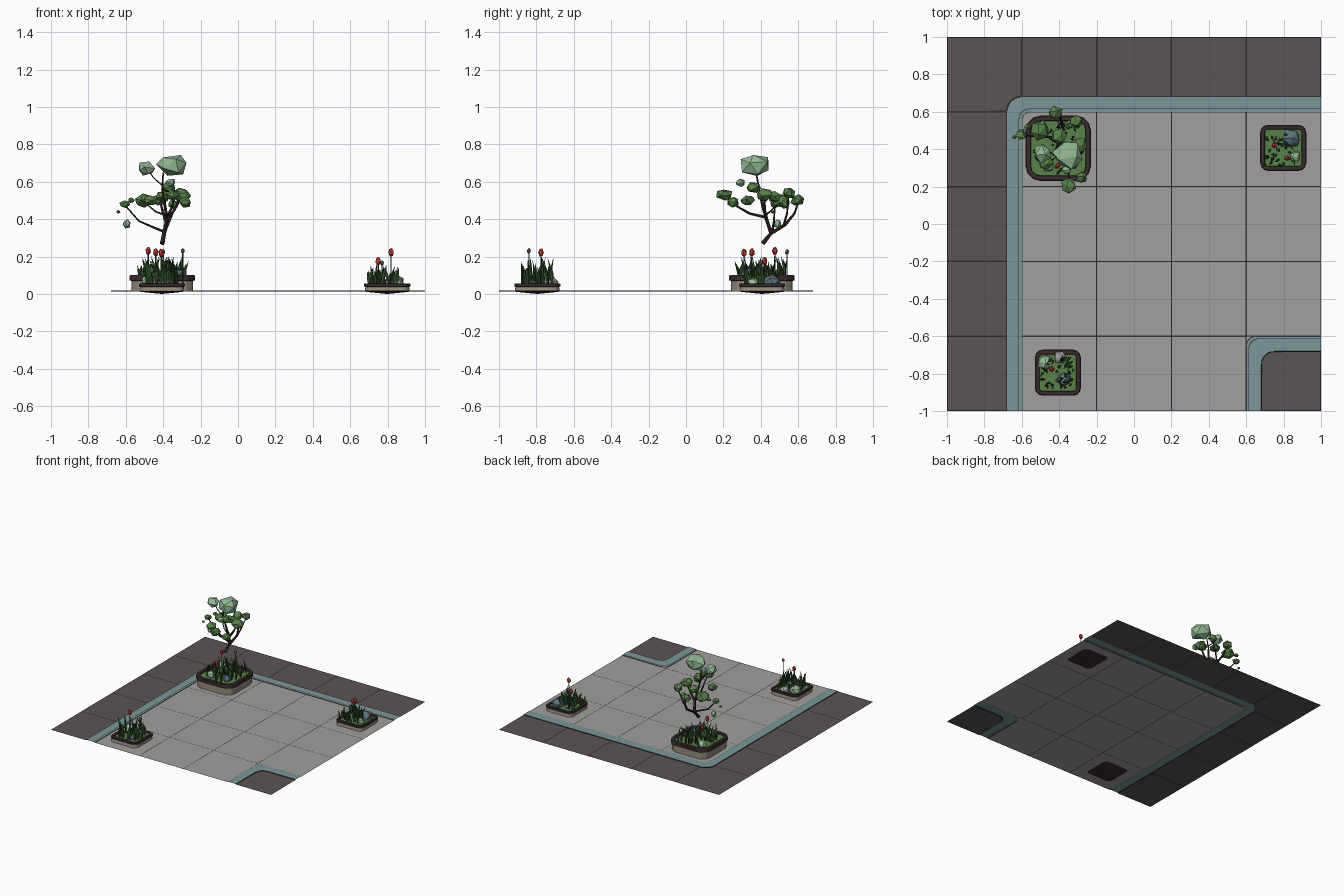
import bpy, bmesh, math, random
from mathutils import Vector, Matrix, Euler

if "Cube" in bpy.data.objects:
    bpy.data.objects.remove(bpy.data.objects["Cube"])

rng = random.Random(7)
COLOURS = {
    "light_tile": (.36, .35, .34), "dark_tile": (.105, .09, .088), "teal_strip": (.20, .31, .31),
    "pot_stone": (.30, .26, .21), "dark_wood": (.04, .024, .026), "moss": (.10, .22, .07),
    "pale_leaf": (.30, .50, .31), "grass_green": (.03, .07, .022), "flower_red": (.55, .05, .04),
    "slate": (.11, .17, .20)}
MATS, IDX = [], {}
for i, (name, c) in enumerate(COLOURS.items()):
    m = bpy.data.materials.new(name)
    m.diffuse_color = (*c, 1)
    m.use_nodes = True
    m.node_tree.nodes["Principled BSDF"].inputs["Base Color"].default_value = m.diffuse_color
    MATS.append(m)
    IDX[name] = i

FLOOR = .014


def finish(bm, name, normals=False):
    if normals:
        bmesh.ops.recalc_face_normals(bm, faces=bm.faces)
    me = bpy.data.meshes.new(name)
    bm.to_mesh(me)
    bm.free()
    for m in MATS:
        me.materials.append(m)
    ob = bpy.data.objects.new(name, me)
    bpy.context.collection.objects.link(ob)
    return ob


def bend(x, y, r, n=6):
    """Path from the front edge up, round a corner at (x, y), to the right edge."""
    arc = [(x + r - r * math.cos(a), y - r + r * math.sin(a))
           for a in (math.pi / 2 * k / n for k in range(n + 1))]
    return [(x, -1)] + arc + [(1, y)]


# ---- floor tiles with grout joints
def tiles(name, polys, colour, grout, joint):
    bm = bmesh.new()
    for p in polys:
        f = bm.faces.new([bm.verts.new((x, y, FLOOR)) for x, y in p])
        f.normal_update()
        if f.normal.z < 0:
            f.normal_flip()
        f.material_index = IDX[colour]
    ring = bmesh.ops.inset_individual(bm, faces=bm.faces[:], thickness=joint, depth=-.001)
    for f in ring["faces"]:
        f.material_index = IDX[grout]
    for f in bm.faces:
        if len(f.verts) > 4 or f.calc_area() > .02:
            f.material_index = IDX[colour]
    finish(bm, name)


def rect(x0, x1, y0, y1):
    return [(x0, y0), (x1, y0), (x1, y1), (x0, y1)]


E = [-1, -.6, -.2, .2, .6, 1]
light = [rect(E[i], E[i + 1], E[j], E[j + 1]) for i in range(1, 5) for j in range(4) if (i, j) != (4, 0)]
light.append([(.6, -.6)] + bend(.6, -.6, .06)[1:-1])
tiles("light_floor_tiles", light, "light_tile", "dark_tile", .004)
dark = [rect(-1, -.68, E[j], E[j + 1]) for j in range(4)]
dark += [rect(E[i], E[i + 1], .68, 1) for i in range(1, 5)]
dark.append([(-1, 1), (-1, .6), (-.68, .6)] + bend(-.68, .68, .08)[1:-1] + [(-.6, .68), (-.6, 1)])
dark.append(bend(.68, -.68, .07) + [(1, -1)])
tiles("dark_border_tiles", dark, "dark_tile", "dark_wood", .006)


# ---- teal strips: stepped ribbons round a corner
def strip(name, x, y, r0, r1, prof):
    bm = bmesh.new()
    rows = []
    for d, z in prof:
        t = d / .08
        rows.append([bm.verts.new((*p, z)) for p in bend(x + d, y - d, r0 + (r1 - r0) * t)])
    for k, (a, b) in enumerate(zip(rows, rows[1:])):
        for i in range(len(a) - 1):
            f = bm.faces.new((a[i], b[i], b[i + 1], a[i + 1]))
            f.material_index = IDX["dark_wood" if prof[k + 1][0] - prof[k][0] < .004 else "teal_strip"]
    finish(bm, name)


strip("teal_strip_back_left", -.68, .68, .08, .05,
      [(0, FLOOR), (.001, .018), (.063, .018), (.066, .0165), (.08, .0165), (.081, FLOOR)])
strip("teal_strip_front_right", .6, -.6, .05, .07,
      [(0, FLOOR), (.001, .0165), (.012, .0165), (.015, .018), (.08, .018), (.081, FLOOR)])


# ---- planters: rounded squares lofted through a profile
def planter(name, cx, cy, radius, prof, bottom):
    bm = bmesh.new()
    rows = []
    for h, z, _ in prof:
        r = max(radius - (prof[0][0] - h), .012)
        rows.append([bm.verts.new((cx + sx * (h - r) + r * math.cos(q + a), cy + sy * (h - r) + r * math.sin(q + a), z))
                     for sx, sy, q in ((1, 1, 0), (-1, 1, math.pi / 2), (-1, -1, math.pi), (1, -1, -math.pi / 2))
                     for a in (0, math.pi / 6, math.pi / 3, math.pi / 2)])
    n = len(rows[0])
    for k, (a, b) in enumerate(zip(rows, rows[1:])):
        for i in range(n):
            j = (i + 1) % n
            bm.faces.new((a[i], a[j], b[j], b[i])).material_index = IDX[prof[k + 1][2]]
    bm.faces.new(rows[-1]).material_index = IDX["moss"]
    if bottom:  # dark root ball showing under the floor
        tip = bm.verts.new((cx, cy, 0))
        for i in range(n):
            bm.faces.new((rows[0][(i + 1) % n], rows[0][i], tip)).material_index = IDX["dark_wood"]
    finish(bm, name)


BIG = [(.165, FLOOR, ""), (.165, .07, "pot_stone"), (.175, .072, "dark_wood"), (.175, .095, "dark_wood"),
       (.17, .102, "dark_wood"), (.148, .102, "dark_wood"), (.146, .09, "dark_wood")]
SMALL = [(.112, .011, ""), (.12, .015, "dark_wood"), (.117, .038, "pot_stone"), (.123, .04, "dark_wood"),
         (.123, .053, "dark_wood"), (.118, .057, "dark_wood"), (.1, .057, "dark_wood"), (.098, .05, "dark_wood")]
planter("large_planter", -.405, .405, .07, BIG, False)
planter("right_planter", .798, .407, .03, SMALL, True)
planter("front_planter", -.407, -.795, .03, SMALL, True)


# ---- grass: bent three-sided blades
def grass(name, cx, cy, half, z, count, tall):
    bm = bmesh.new()
    for _ in range(count):
        x, y = (rng.uniform(-1, 1) * half for _ in "xy")
        base = Vector((cx + x, cy + y, z - .003))
        h = rng.uniform(.45, 1) * tall
        lean = Vector((rng.uniform(-1, 1), rng.uniform(-1, 1), 0)) * h * .3
        turn = rng.uniform(0, 6.28)
        rows = []
        for t, w in ((0, .006), (.45, .010)):
            c = base + lean * t * t + Vector((0, 0, h * t))
            rows.append([bm.verts.new(c + Vector((math.cos(turn + k * 2.094), math.sin(turn + k * 2.094), 0)) * w)
                         for k in range(3)])
        tip = bm.verts.new(base + lean + Vector((0, 0, h)))
        for k in range(3):
            j = (k + 1) % 3
            bm.faces.new((rows[0][k], rows[0][j], rows[1][j], rows[1][k]))
            bm.faces.new((rows[1][k], rows[1][j], tip))
    for f in bm.faces:
        f.material_index = IDX["grass_green"]
    finish(bm, name)


grass("large_planter_grass", -.405, .405, .125, .09, 55, .12)
grass("right_planter_grass", .775, .395, .08, .05, 32, .12)
grass("front_planter_grass", -.407, -.795, .082, .05, 38, .155)


# ---- faceted lumps used for leaves, bushes, stones and buds
def lumps(name, items, jitter=.14):
    bm = bmesh.new()
    for x, y, z, w, h, colour in items:
        m = (Matrix.Translation((x, y, z)) @ Matrix.Diagonal((w / 2, w / 2, h / 2, 1))
             @ Euler((rng.uniform(-.4, .4), rng.uniform(-.4, .4), rng.uniform(0, 6))).to_matrix().to_4x4())
        vs = bmesh.ops.create_icosphere(bm, subdivisions=1, radius=1.05, matrix=m)["verts"]
        for v in vs:
            v.co += Vector([rng.uniform(-1, 1) * jitter * s / 2 for s in (w, w, h)])
        for f in {f for v in vs for f in v.link_faces}:
            f.material_index = IDX[colour]
    finish(bm, name)


P, M, S, R = "pale_leaf", "moss", "slate", "flower_red"
lumps("tree_leaves", [
    (-.35, .37, .69, .155, .12, P), (-.49, .38, .67, .10, .075, P), (-.35, .205, .53, .085, .06, M),
    (-.28, .25, .49, .065, .055, M), (-.42, .595, .50, .075, .06, M), (-.31, .55, .54, .07, .06, M),
    (-.605, .475, .48, .055, .04, M), (-.595, .49, .375, .045, .045, P), (-.64, .465, .44, .022, .018, M),
    (-.50, .50, .50, .10, .07, M), (-.36, .29, .595, .05, .045, P), (-.37, .36, .57, .08, .06, M),
    (-.30, .42, .53, .095, .07, M), (-.40, .47, .52, .085, .06, M), (-.47, .33, .50, .08, .055, M),
    (-.35, .53, .48, .05, .05, M), (-.57, .52, .50, .035, .03, M)])
lumps("planter_bushes_and_stones", [
    (.842, .46, .065, .10, .07, S), (.86, .36, .06, .06, .055, P), (.76, .45, .06, .04, .04, P),
    (-.475, -.74, .07, .08, .07, P), (-.395, -.712, .06, .065, .05, "light_tile"), (-.375, -.83, .06, .07, .05, S),
    (-.46, .31, .11, .06, .06, P), (-.33, .33, .105, .07, .06, S), (-.50, .50, .11, .07, .06, P)])

# ---- flowers: red and slate buds on thin stems
FLOWERS = [(-.41, .31, .22, R), (-.48, .475, .23, R), (-.40, .54, .225, S), (.75, .42, .175, R), (.77, .40, .165, S),
           (.818, .352, .222, R), (-.44, -.775, .222, R), (-.295, -.84, .23, S)]
lumps("flower_buds", [(x, y, z, .03 if c == R else .022, .046 if c == R else .03, c) for x, y, z, c in FLOWERS], .05)
bm = bmesh.new()
for x, y, z, c in FLOWERS:
    bmesh.ops.create_cone(bm, segments=4, radius1=.004, radius2=.003, depth=z - .05,
                          matrix=Matrix.Translation((x, y, (z + .05) / 2)))
for f in bm.faces:
    f.material_index = IDX["grass_green"]
finish(bm, "flower_stems")

# ---- tree trunk and branches: tapering paths
BRANCHES = [
    (.013, .004, [(-.405, .41, .27), (-.395, .455, .325), (-.38, .43, .40), (-.39, .41, .47), (-.405, .39, .56), (-.40, .375, .65)]),
    (.011, .005, [(-.395, .455, .325), (-.38, .53, .37), (-.40, .58, .43), (-.415, .60, .49)]),
    (.010, .005, [(-.38, .43, .40), (-.34, .42, .45), (-.30, .42, .52)]),
    (.009, .004, [(-.385, .425, .41), (-.37, .34, .43), (-.35, .27, .47), (-.345, .21, .52)]),
    (.008, .004, [(-.40, .46, .335), (-.45, .465, .355), (-.53, .47, .39), (-.60, .475, .47)]),
    (.007, .004, [(-.38, .52, .36), (-.35, .54, .43), (-.31, .55, .53)]),
    (.006, .003, [(-.385, .42, .42), (-.44, .45, .44), (-.50, .50, .49)]),
    (.004, .003, [(-.405, .385, .58), (-.45, .38, .62), (-.48, .38, .66)])]
cu = bpy.data.curves.new("trunk_and_branches", "CURVE")
cu.dimensions = "3D"
cu.bevel_depth = 1
cu.bevel_resolution = 1
cu.use_fill_caps = True
for r0, r1, pts in BRANCHES:
    sp = cu.splines.new("POLY")
    sp.points.add(len(pts) - 1)
    for i, p in enumerate(pts):
        sp.points[i].co = (*p, 1)
        sp.points[i].radius = r0 + (r1 - r0) * i / (len(pts) - 1)
    sp.use_smooth = False
cu.materials.append(MATS[IDX["dark_wood"]])
ob = bpy.data.objects.new("trunk_and_branches", cu)
bpy.context.collection.objects.link(ob)
bpy.context.view_layer.objects.active = ob
ob.select_set(True)
bpy.ops.object.convert(target="MESH")
